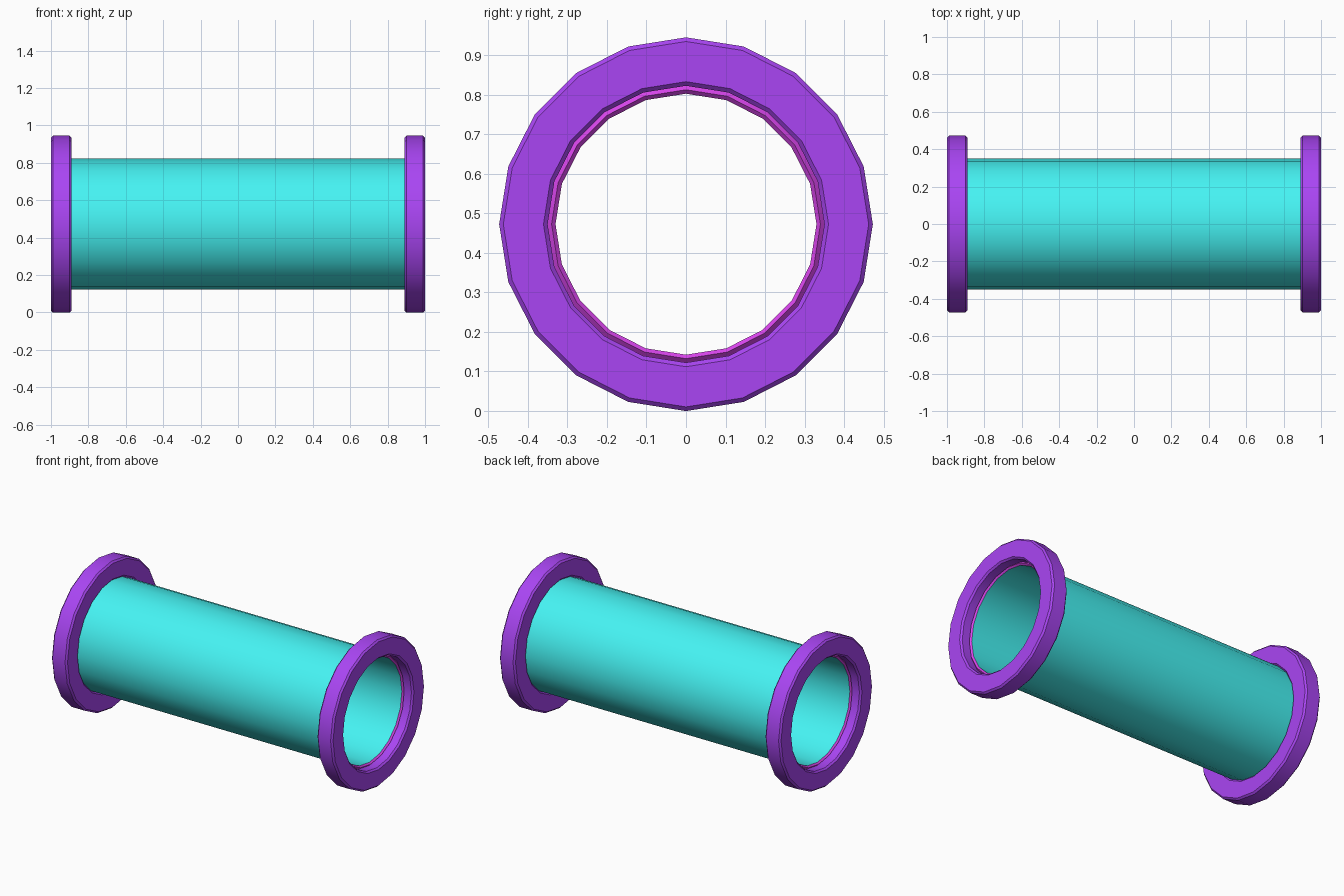
import bpy, bmesh, math

if "Cube" in bpy.data.objects:
    bpy.data.objects.remove(bpy.data.objects["Cube"])

SIDES = 20
CZ = 0.4725          # height of the tube axis


def material(name, rgb):
    m = bpy.data.materials.new(name)
    m.diffuse_color = (*rgb, 1)
    m.use_nodes = True
    m.node_tree.nodes["Principled BSDF"].inputs["Base Color"].default_value = m.diffuse_color
    return m


teal = material("teal", (0.06, 0.9, 0.9))
violet = material("violet", (0.4, 0.06, 0.9))
magenta = material("magenta", (0.7, 0.06, 0.85))


def lathe_x(name, profile, mats, slots=None):
    """Revolve a closed (x, radius) profile around the x axis."""
    bm = bmesh.new()
    rings = []
    for i in range(SIDES):
        a = 2 * math.pi * i / SIDES
        rings.append([bm.verts.new((x, r * math.sin(a), CZ + r * math.cos(a)))
                      for x, r in profile])
    n = len(profile)
    for i in range(SIDES):
        p, q = rings[i], rings[(i + 1) % SIDES]
        for j in range(n):
            k = (j + 1) % n
            f = bm.faces.new((p[j], p[k], q[k], q[j]))
            f.material_index = slots[j] if slots else 0
    bmesh.ops.recalc_face_normals(bm, faces=bm.faces)
    me = bpy.data.meshes.new(name)
    bm.to_mesh(me)
    bm.free()
    for m in mats:
        me.materials.append(m)
    ob = bpy.data.objects.new(name, me)
    bpy.context.collection.objects.link(ob)
    bpy.ops.object.select_all(action='DESELECT')
    ob.select_set(True)
    bpy.context.view_layer.objects.active = ob
    bpy.ops.object.shade_smooth_by_angle(angle=math.radians(30))
    return ob


# Hollow tube with chamfered magenta rims, ending halfway into each flange
E, B = 0.945, 0.01
RO, RM, RI = 0.35, 0.34, 0.33
lathe_x("tube",
        [(-E + B, RO), (E - B, RO), (E, RM), (E - B, RI), (-E + B, RI), (-E, RM)],
        [teal, magenta], [0, 1, 1, 0, 1, 1])

# Bevelled flange ring at each end
b, ro, ri = 0.0105, 0.4725, 0.35
for name, x0, x1 in (("left_flange", -1.0, -0.89), ("right_flange", 0.89, 1.0)):
    lathe_x(name,
            [(x0, ri + b), (x0, ro - b), (x0 + b, ro), (x1 - b, ro),
             (x1, ro - b), (x1, ri + b), (x1 - b, ri), (x0 + b, ri)],
            [violet])
